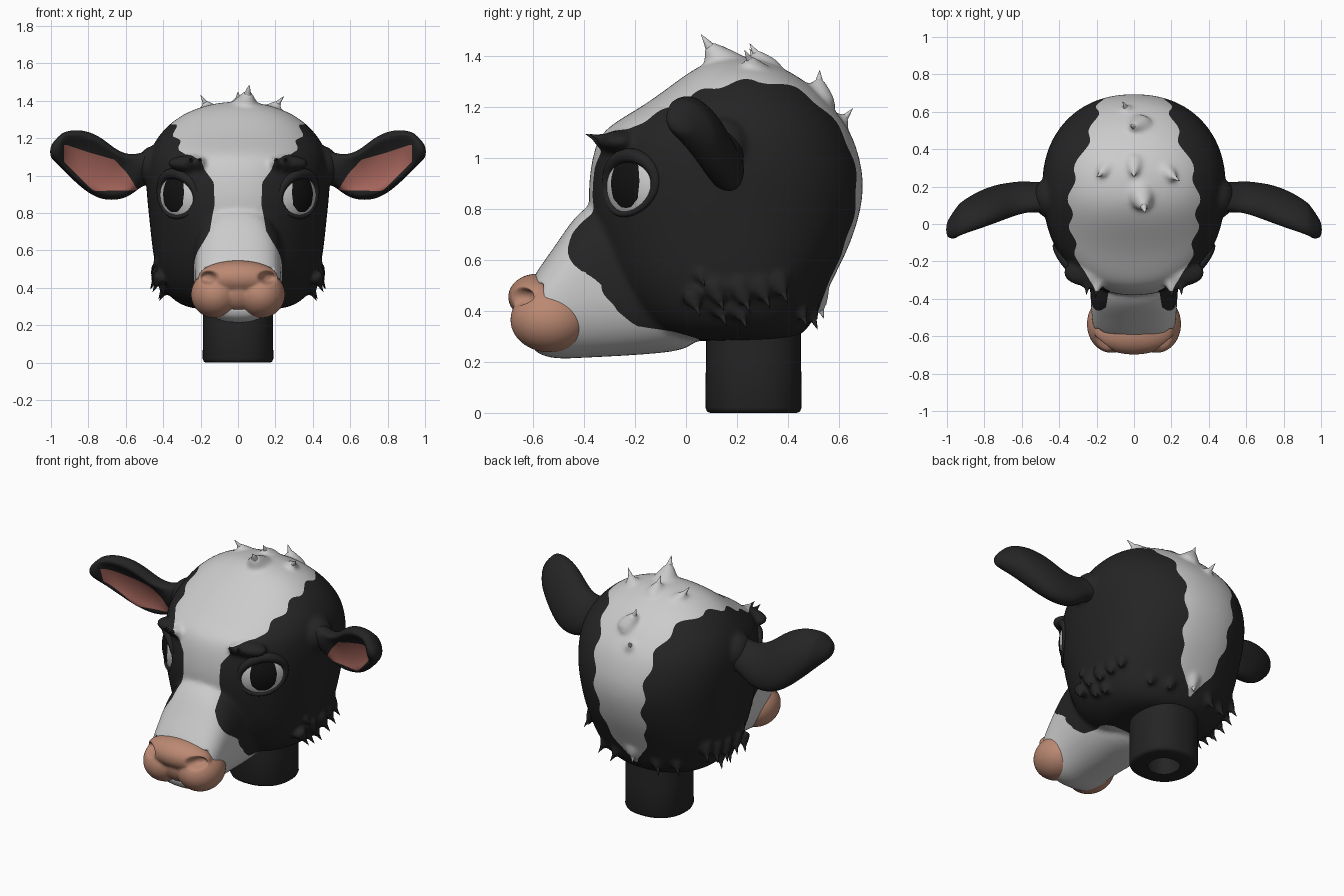
import bpy, bmesh, math
from mathutils import Vector, Matrix

if "Cube" in bpy.data.objects:
    bpy.data.objects.remove(bpy.data.objects["Cube"])

def mat(name, c):
    m = bpy.data.materials.new(name)
    m.diffuse_color = (*c, 1)
    m.use_nodes = True
    m.node_tree.nodes["Principled BSDF"].inputs["Base Color"].default_value = m.diffuse_color
    return m
WHITE, BLACK = mat("white_coat", (.7, .7, .7)), mat("black_coat", (.018, .018, .018))
PINK, INNER = mat("nose_pink", (.5, .25, .17)), mat("ear_pink", (.46, .16, .13))
PUPIL = mat("pupil_black", (.006, .006, .006))

def add(name, data, mats=()):
    ob = bpy.data.objects.new(name, data)
    bpy.context.collection.objects.link(ob)
    data.materials.clear()
    for m in mats:
        data.materials.append(m)
    return ob

def finish(name, bm, mats=()):
    bmesh.ops.recalc_face_normals(bm, faces=bm.faces[:])
    for f in bm.faces:
        f.smooth = True
    me = bpy.data.meshes.new(name)
    bm.to_mesh(me)
    return add(name, me, mats)

def bake(ob, name, mats):
    """Replace an object by its evaluated mesh."""
    me = bpy.data.meshes.new_from_object(ob.evaluated_get(bpy.context.evaluated_depsgraph_get()))
    bpy.data.objects.remove(ob)
    me.shade_smooth()
    return add(name, me, mats)

def fuse(bm, name, voxel, steps, mats):
    """Round, merge and soften overlapping closed shapes into one skin."""
    ob = finish(name + "_raw", bm)
    ob.modifiers.new("round", 'SUBSURF').levels = 2
    m = ob.modifiers.new("fuse", 'REMESH')
    m.mode, m.voxel_size = 'VOXEL', voxel
    m = ob.modifiers.new("soften", 'SMOOTH')
    m.factor, m.iterations = .5, steps
    return bake(ob, name, mats)

def paint(me, field):
    """Cut the mesh where field crosses zero; the positive side gets material 1."""
    bm = bmesh.new()
    bm.from_mesh(me)
    val = {v: field(v.co) or 1e-6 for v in bm.verts}
    cuts = []
    for e in bm.edges[:]:
        a, b = e.verts
        if val[a] * val[b] < 0:
            k = val[a] / (val[a] - val[b])
            cuts.append(bmesh.utils.edge_split(e, a, min(.95, max(.05, k)))[1])
    bmesh.ops.connect_verts(bm, verts=cuts)
    for f in bm.faces:
        f.material_index = int(sum(val.get(v, 0) for v in f.verts) > 0)
    bm.to_mesh(me)

def loft(bm, rings):
    vs = [[bm.verts.new(p) for p in r] for r in rings]
    n = len(vs[0])
    for a, b in zip(vs, vs[1:]):
        for i in range(n):
            bm.faces.new((a[i], a[(i + 1) % n], b[(i + 1) % n], b[i]))
    bm.faces.new(vs[0])
    bm.faces.new(vs[-1])

def unit(n, p=2):
    """Points of a unit superellipse."""
    f = lambda v: math.copysign(abs(v) ** (2 / p), v)
    return [(f(math.cos(i * math.tau / n)), f(math.sin(i * math.tau / n))) for i in range(n)]

def blob(bm, c, r, seg=24):
    bmesh.ops.create_uvsphere(bm, u_segments=seg, v_segments=seg * 2 // 3, radius=1,
                              matrix=Matrix.Translation(c) @ Matrix.Diagonal((*r, 1)))

def lerp(table, t):
    for (a, p), (b, q) in zip(table, table[1:]):
        if t <= b:
            return p + (q - p) * max(0, t - a) / (b - a)
    return table[-1][1]

def spike(bm, base, tip, r, prof=((-.4, 1.1), (0, 1), (.25, .68), (.5, .42), (.75, .22), (1, .02))):
    b, t = Vector(base), Vector(tip)
    e1 = (t - b).orthogonal().normalized()
    e2 = (t - b).normalized().cross(e1)
    loft(bm, [[b.lerp(t, k) + (e1 * u + e2 * v) * r * w for u, v in unit(14)] for k, w in prof])

# Fur tufts (base, tip, radius): white on the crown, black on cheeks, nape and brow
CROWN = [((.04, .14, 1.37), (.06, .06, 1.485), .055), ((-.15, .29, 1.345), (-.2, .25, 1.43), .035),
         ((.18, .27, 1.345), (.245, .23, 1.425), .035), ((0, .3, 1.37), (0, .25, 1.45), .035),
         ((.02, .52, 1.25), (-.02, .525, 1.345), .04), ((-.03, .59, 1.12), (-.06, .655, 1.195), .035),
         ((0, .52, .44), (0, .54, .37), .03)]
CHEEK = []
for x, y, z, k in [(.425, .03, .44, .9), (.43, .12, .47, 1), (.43, .22, .47, 1.1), (.42, .3, .48, 1), (.4, .37, .5, 1),
                   (.39, .13, .41, 1), (.385, .21, .4, 1), (.44, .06, .53, .5), (.25, .45, .4, .9), (.14, .49, .39, .9)]:
    CHEEK += [((s * x, y, z), (s * (x + .035 * k), y + .03 * k, z - .07 * k), .027 * k) for s in (1, -1)]
for x, y in [(.2, -.335), (.25, -.32)]:
    CHEEK += [((s * x, y, 1.07), (s * (x + .005), y - .06, 1.095), .022) for s in (1, -1)]
for name, tufts, m in (("crown_tufts", CROWN, WHITE), ("cheek_and_brow_tufts", CHEEK, BLACK)):
    bm = bmesh.new()
    for t in tufts:
        spike(bm, *t)
    finish(name, bm, (m,))

# Head: skull slices (z, front y, back y, half width) and muzzle slices (y, bottom, top, half width)
SKULL = [(.28, -.05, .40, .22), (.31, -.12, .46, .31), (.36, -.2, .50, .375), (.45, -.27, .54, .425),
         (.55, -.32, .59, .45), (.65, -.35, .64, .463), (.75, -.375, .675, .473), (.85, -.385, .697, .484),
         (.95, -.378, .695, .493), (1.05, -.358, .668, .49), (1.12, -.32, .637, .475), (1.2, -.175, .577, .437),
         (1.28, -.065, .5, .365), (1.34, .015, .41, .275), (1.38, .09, .32, .16), (1.395, .15, .26, .06)]
MUZZLE = [(-.62, .27, .50, .17), (-.58, .225, .565, .215), (-.5, .21, .675, .228), (-.42, .215, .8, .23),
          (-.3, .22, .86, .24), (-.1, .232, .8, .26), (.1, .26, .7, .22)]
bm = bmesh.new()
loft(bm, [[(w * u, .2 + v * (yb - .2 if v > 0 else .2 - yf), z) for u, v in unit(48, 2.2)]
          for z, yf, yb, w in SKULL])
loft(bm, [[(w * u, y, (a + b) / 2 + v * (b - a) / 2) for u, v in unit(40, 2.4)] for y, a, b, w in MUZZLE])
for b, t, r in CROWN + CHEEK:
    spike(bm, b, t, r, ((-.6, 2), (-.2, 1.7), (.1, 1.3), (.4, .8), (.7, .4)))   # soft tuft roots
for s in (1, -1):
    blob(bm, (s * .25, -.26, 1.065), (.13, .075, .045))   # brow ridge
    blob(bm, (s * .45, .14, 1.05), (.09, .11, .11))       # ear root
head = fuse(bm, "head", .0115, 12, (BLACK, WHITE))

# Eye sockets, and room for the nose pad
EYES = []
for s in (1, -1):
    d = Vector((s * .7, -.714, 0)).normalized()
    EYES.append((s, Vector((s * .35, -.247, .895)), d, Vector((-s * d.y, s * d.x, 0))))
for v in head.data.vertices:
    for s, p, d, t in EYES:
        r = v.co - p
        q = (r.dot(t) / .132) ** 2 + (r.z / .11) ** 2
        if q < 1 and r.dot(d) > -.15:
            v.co -= d * .1 * min(1, (1 - q) * 3)
    if .29 < v.co.z < .51:
        v.co.y = max(v.co.y, -.56)

# Coat pattern: blaze half width by angle over the head, muzzle edge by height
BLAZE = [(-60, -.5), (-25, .23), (-18, .21), (-9, .15), (5, .125), (18, .13), (29, .2), (40, .29), (61, .33),
         (85, .345), (105, .32), (121, .25), (142, .2), (175, .165), (206, .14), (224, .07), (232, 0), (250, -.4)]
EDGE = [(.25, .06), (.29, .04), (.32, -.05), (.34, -.18), (.4, -.28), (.5, -.33), (.56, -.42), (.64, -.47),
        (.74, -.5), (.8, -.8)]
def coat(c):
    ang = math.degrees(math.atan2(c.z - .8, .15 - c.y))
    ang += 360 if ang < -100 else 0
    wave = .014 * math.sin(ang * .3) * min(1, max(0, (ang - 30) / 15))
    return max(lerp(BLAZE, ang) + wave - abs(c.x), lerp(EDGE, c.z) + .01 * math.sin(c.z * 50) - c.y)
paint(head.data, coat)

# Eyes with elliptical pupils, and eyelids (heavier above)
for s, p, d, t in EYES:
    side = "left" if s > 0 else "right"
    bm = bmesh.new()
    blob(bm, p - d * .225, (.23, .23, .23), 64)
    paint(finish(side + "_eye", bm, (WHITE, PUPIL)).data, lambda c: min(
        (c - p).dot(d) + .1, 1 - (((c - p).dot(t) - .002) / .085) ** 2 - ((c.z - p.z - .01) / .103) ** 2))
    cu = bpy.data.curves.new("lid", 'CURVE')
    cu.dimensions, cu.bevel_depth, cu.bevel_resolution = '3D', .018, 4
    sp = cu.splines.new('POLY')
    sp.points.add(47)
    sp.use_cyclic_u = True
    for pt, (u, w) in zip(sp.points, unit(48)):
        pt.co = (*(p + t * .136 * u + Vector((0, 0, .115 * w + .012 * u)) - d * (.02 + .026 * u * u)), 1)
        pt.radius = 1.1 + .5 * w
    bake(add("lid_curve", cu), side + "_eyelid", (BLACK,))

# Nose pad with nostrils
bm = bmesh.new()
blob(bm, (0, -.585, .455), (.217, .115, .092))
blob(bm, (0, -.56, .385), (.14, .11, .115))
for s in (1, -1):
    blob(bm, (s * .12, -.535, .365), (.134, .157, .128))
nose = fuse(bm, "nose_pad", .009, 6, (PINK,))
for v in nose.data.vertices:
    if v.co.y < -.5:
        r = ((abs(v.co.x) - .16) / .042) ** 2 + ((v.co.z - .455) / .03) ** 2
        v.co.y += .06 * math.exp(-r * r)

# Ears: slices (x, mid y, top, bottom, thickness, bowl depth), leaning forward at the top
EAR = [(.40, .145, 1.14, .95, .08, 0), (.5, .145, 1.13, .955, .075, 0), (.54, .14, 1.115, .92, .078, .1),
       (.6, .135, 1.115, .88, .085, .8), (.66, .122, 1.145, .868, .088, 1), (.73, .105, 1.205, .872, .09, 1),
       (.8, .08, 1.238, .905, .092, 1), (.87, .05, 1.247, .965, .092, 1), (.925, .02, 1.235, 1.02, .09, .7),
       (.945, .008, 1.225, 1.04, .082, .1), (.98, -.018, 1.19, 1.075, .06, 0), (1.005, -.03, 1.155, 1.1, .03, 0)]
UP, LOW = [(.54, .93), (.59, 1.01), (.66, 1.085), (.8, 1.125), (.92, 1.165)], [(.55, .922), (.775, .918), (.925, 1.07)]
MIDY, MIDZ = [(e[0], e[1]) for e in EAR], [(e[0], (e[2] + e[3]) / 2) for e in EAR]
def inner(c):
    x = abs(c.x)
    front = lerp(MIDY, x) - .35 * (c.z - lerp(MIDZ, x)) - c.y
    return min(lerp(UP, x) - c.z, c.z - lerp(LOW, x), .93 - x, x - .54, front)
for s in (1, -1):
    bm = bmesh.new()
    loft(bm, [[(s * x, y - th * (v - 1.8 * bowl * max(0, v - .6)) - .35 * u * (zt - zb) / 2,
                (zt + zb) / 2 + u * (zt - zb) / 2) for u, v in unit(32)] for x, y, zt, zb, th, bowl in EAR])
    ear = finish("ear_raw", bm)
    ear.modifiers.new("round", 'SUBSURF').levels = 2
    paint(bake(ear, ("left" if s > 0 else "right") + "_ear", (BLACK, INNER)).data, inner)

# Neck: turned profile with a hollow underneath
bm = bmesh.new()
prof = [(.09, .12), (.09, 0), (.17, 0), (.182, .005), (.189, .02), (.187, .2), (.187, .45)]
loft(bm, [[(r * u, .265 + r * v, z) for u, v in unit(64, 2.3)] for r, z in prof])
finish("neck", bm, (BLACK,)).data.set_sharp_from_angle(angle=math.radians(50))
